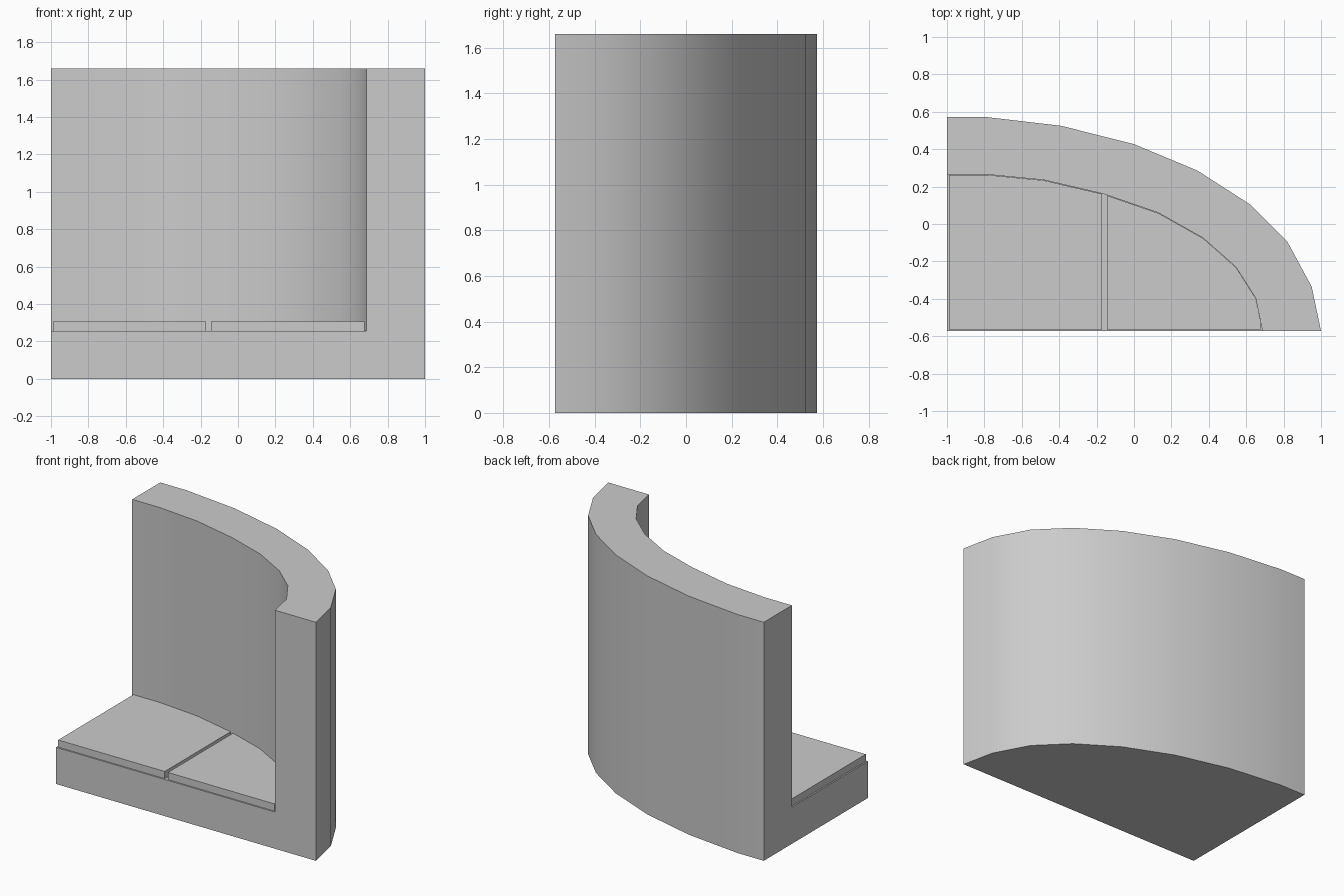
import bpy
import bmesh
import math

if "Cube" in bpy.data.objects:
    bpy.data.objects.remove(bpy.data.objects["Cube"])

FRONT, LEFT = -0.573, -1.0
HEIGHT, SEAT, CUSHION_TOP = 1.66, 0.255, 0.305

# Plan curves of the wall, from the flat end to the front
outer = [(LEFT, 0.573), (-0.8, 0.573), (-0.39, 0.525), (0, 0.427), (0.34, 0.285),
         (0.62, 0.105), (0.82, -0.095), (0.95, -0.335), (1, FRONT)]
inner = [(LEFT, 0.265), (-0.79, 0.265), (-0.48, 0.235), (-0.16, 0.16), (0.13, 0.06),
         (0.37, -0.075), (0.545, -0.23), (0.65, -0.395), (0.687, FRONT)]

grey = bpy.data.materials.new("light_grey")
grey.use_nodes = True
colour = (0.6, 0.6, 0.6, 1)
grey.diffuse_color = colour
grey.node_tree.nodes["Principled BSDF"].inputs["Base Color"].default_value = colour


def prism(name, plan, bottom, top):
    """Extrude a plan outline between two heights."""
    bm = bmesh.new()
    base = bm.faces.new([bm.verts.new((x, y, bottom)) for x, y in plan])
    up = bmesh.ops.extrude_face_region(bm, geom=[base], use_keep_orig=True)
    for v in up["geom"]:
        if isinstance(v, bmesh.types.BMVert):
            v.co.z = top
    bmesh.ops.recalc_face_normals(bm, faces=bm.faces)
    mesh = bpy.data.meshes.new(name)
    bm.to_mesh(mesh)
    bm.free()
    mesh.materials.append(grey)
    obj = bpy.data.objects.new(name, mesh)
    bpy.context.collection.objects.link(obj)
    return obj


def smooth(obj):
    bpy.ops.object.select_all(action='DESELECT')
    obj.select_set(True)
    bpy.context.view_layer.objects.active = obj
    bpy.ops.object.shade_smooth_by_angle(angle=math.radians(30))


def back_at(x):
    """Depth of the inner wall at a given x."""
    for (xa, ya), (xb, yb) in zip(inner, inner[1:]):
        if xa <= x <= xb:
            return ya + (yb - ya) * (x - xa) / (xb - xa)


# Curved wall and base in one solid, hollowed above the seat
body = prism("wall_and_base", [(LEFT, FRONT)] + outer, 0, HEIGHT)
hollow = [(-1.2, -0.8), (-1.2, inner[0][1])] + inner[1:] + [(inner[-1][0], -0.8)]
cutter = prism("seat_cutter", hollow, SEAT, HEIGHT + 0.2)
cutter.hide_render = True
cut = body.modifiers.new("seat_space", 'BOOLEAN')
cut.operation = 'DIFFERENCE'
cut.solver = 'EXACT'
cut.object = cutter
bpy.context.view_layer.objects.active = body
bpy.ops.object.modifier_apply(modifier=cut.name)
bpy.data.objects.remove(cutter)
smooth(body)

# Two seat pads that follow the inner wall
for name, x0, x1 in (("right_seat_pad", -0.99, -0.17), ("left_seat_pad", -0.145, 0.675)):
    curve = [x0] + [x for x, y in inner if x0 < x < x1] + [x1]
    plan = [(x1, FRONT + 0.01), (x0, FRONT + 0.01)]
    plan += [(x, back_at(x) - 0.002) for x in curve]
    smooth(prism(name, plan, SEAT, CUSHION_TOP))
